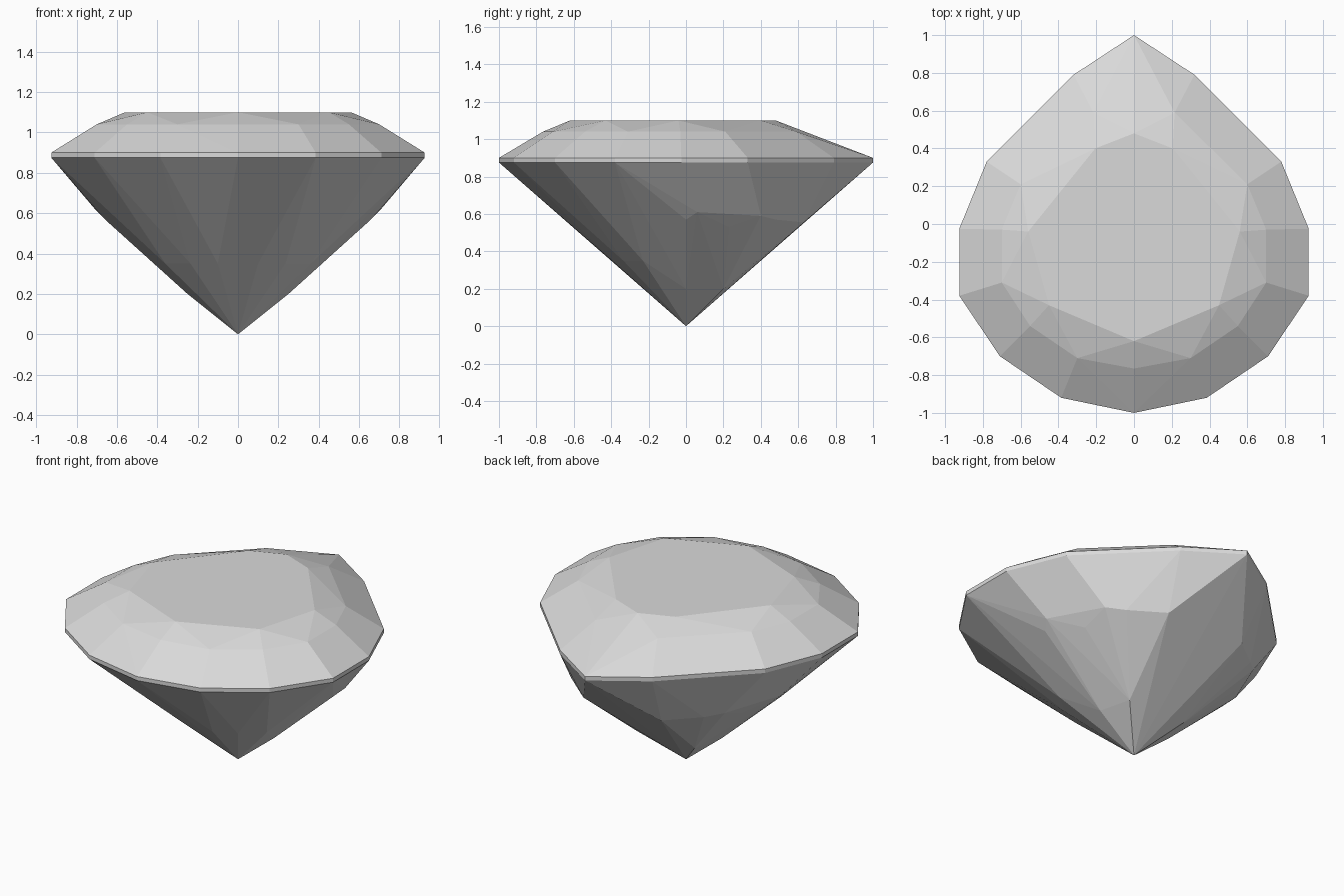
import bpy
import bmesh
import math

cube = bpy.data.objects.get("Cube")
if cube:
    bpy.data.objects.remove(cube, do_unlink=True)

# Half outlines (x >= 0) of the pear-shaped stone, from the back point to the front
girdle = [(0, 1), (0.32, 0.79), (0.78, 0.33), (0.925, -0.025),
          (0.925, -0.38), (0.71, -0.70), (0.385, -0.92), (0, -1)]
crown = [(0.215, 0.59), (0.60, 0.21), (0.70, -0.03), (0.70, -0.31),
         (0.55, -0.54), (0.30, -0.71), (0, -0.765)]
table = [(0, 0.48), (0.205, 0.40), (0.56, -0.04), (0.45, -0.43), (0, -0.62)]

# Pavilion facet corners on the rounded flanks and towards the culet
pavilion = [(0.27, 0.63, 0.555), (0.46, 0.48, 0.57), (0.55, 0.40, 0.59),
            (0.555, 0.23, 0.53), (0.70, 0.06, 0.61), (0.66, 0, 0.57),
            (0.20, 0.20, 0.20), (0.25, 0, 0.20), (0.36, -0.23, 0.35),
            (0.235, -0.335, 0.35), (0.10, -0.395, 0.35)]
culet = [(0, 0, 0)]


def ring(outline, z):
    return [(x, y, z) for x, y in outline]


half = (ring(table, 1.10) + ring(crown, 1.04) + ring(girdle, 0.90)
        + ring(girdle, 0.875) + pavilion + culet)
points = set(half) | {(-x if x else 0, y, z) for x, y, z in half}

# Flat facets: a convex stone spanned by the mirrored corners
bm = bmesh.new()
for p in sorted(points):
    bm.verts.new(p)
hull = bmesh.ops.convex_hull(bm, input=bm.verts[:])
loose = [v for v in bm.verts if not v.link_faces]
bmesh.ops.delete(bm, geom=loose, context='VERTS')
bmesh.ops.dissolve_limit(bm, angle_limit=math.radians(1),
                         verts=bm.verts[:], edges=bm.edges[:])
bmesh.ops.recalc_face_normals(bm, faces=bm.faces[:])

mesh = bpy.data.meshes.new("pear_cut_gem")
bm.to_mesh(mesh)
bm.free()
gem = bpy.data.objects.new("pear_cut_gem", mesh)
bpy.context.collection.objects.link(gem)

# Pale grey stone
color = (0.7, 0.7, 0.7, 1)
mat = bpy.data.materials.new("pale_grey")
mat.use_nodes = True
mat.diffuse_color = color
mat.node_tree.nodes["Principled BSDF"].inputs["Base Color"].default_value = color
mesh.materials.append(mat)
